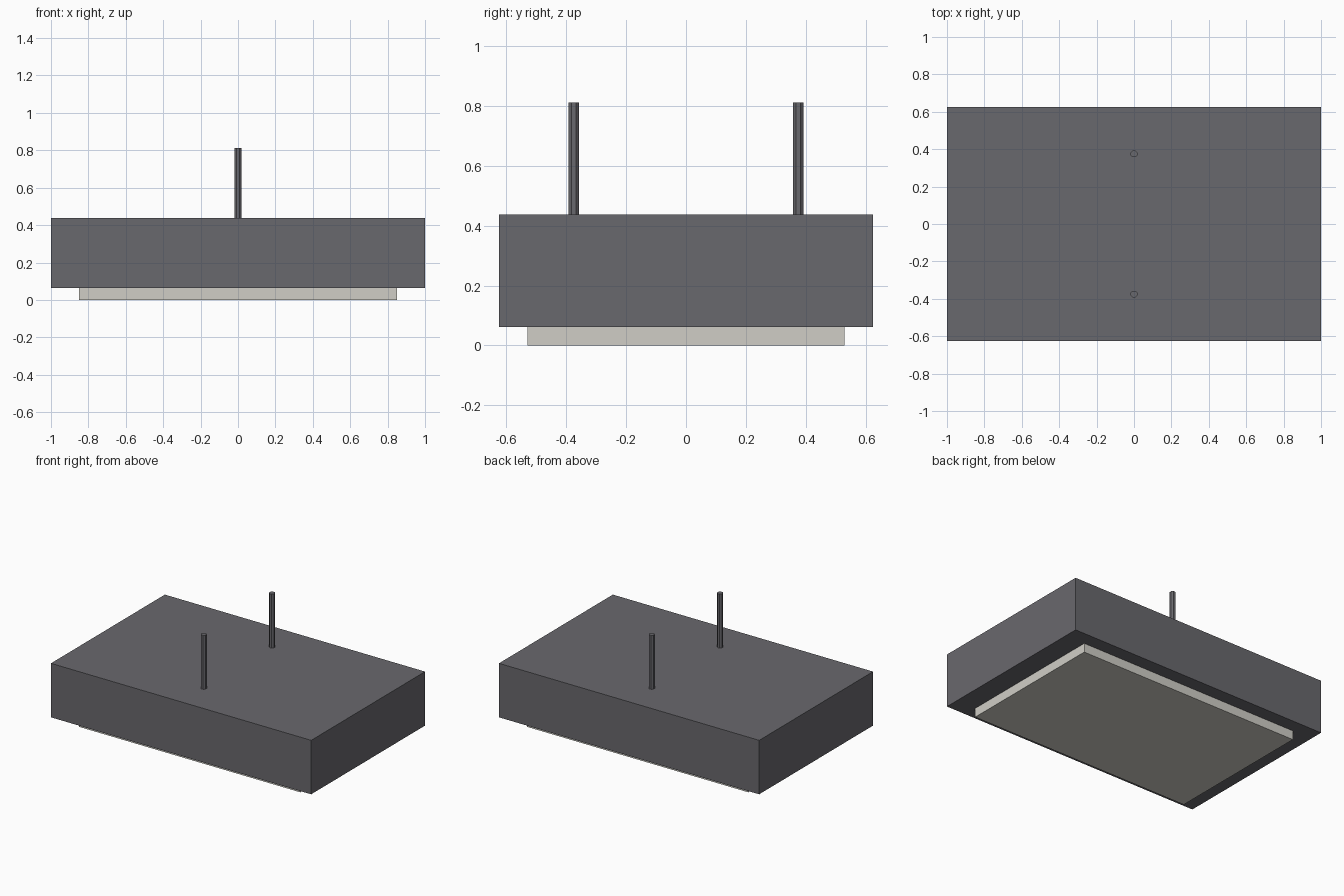
import bpy, bmesh, math
from mathutils import Matrix

if "Cube" in bpy.data.objects:
    bpy.data.objects.remove(bpy.data.objects["Cube"])


def material(name, rgb):
    m = bpy.data.materials.new(name)
    m.diffuse_color = (*rgb, 1)
    m.use_nodes = True
    m.node_tree.nodes["Principled BSDF"].inputs["Base Color"].default_value = m.diffuse_color
    return m


grey = material("dark grey", (0.141, 0.138, 0.153))
white = material("warm white", (0.63, 0.617, 0.565))


def finish(name, bm, mat):
    mesh = bpy.data.meshes.new(name)
    bm.to_mesh(mesh)
    bm.free()
    mesh.materials.append(mat)
    obj = bpy.data.objects.new(name, mesh)
    bpy.context.collection.objects.link(obj)


def box(name, size, z0, mat):
    bm = bmesh.new()
    place = Matrix.Translation((0, 0, z0 + size[2] / 2)) @ Matrix.Diagonal((*size, 1))
    bmesh.ops.create_cube(bm, size=1, matrix=place)
    finish(name, bm, mat)


def rod(name, y, z0, z1, radius, mat):
    bm = bmesh.new()
    place = Matrix.Translation((0, y, (z0 + z1) / 2)) @ Matrix.Rotation(math.pi / 8, 4, 'Z')
    bmesh.ops.create_cone(bm, cap_ends=True, segments=8, radius1=radius,
                          radius2=radius, depth=z1 - z0, matrix=place)
    finish(name, bm, mat)


# Lamp housing and the light panel below it
box("housing", (2, 1.25, 0.375), 0.0625, grey)
box("light_panel", (1.7, 1.06, 0.0625), 0, white)

# Two hanging rods
for label, y in (("front", -0.375), ("back", 0.375)):
    rod(label + "_hanging_rod", y, 0.4375, 0.8125, 0.0195, grey)
